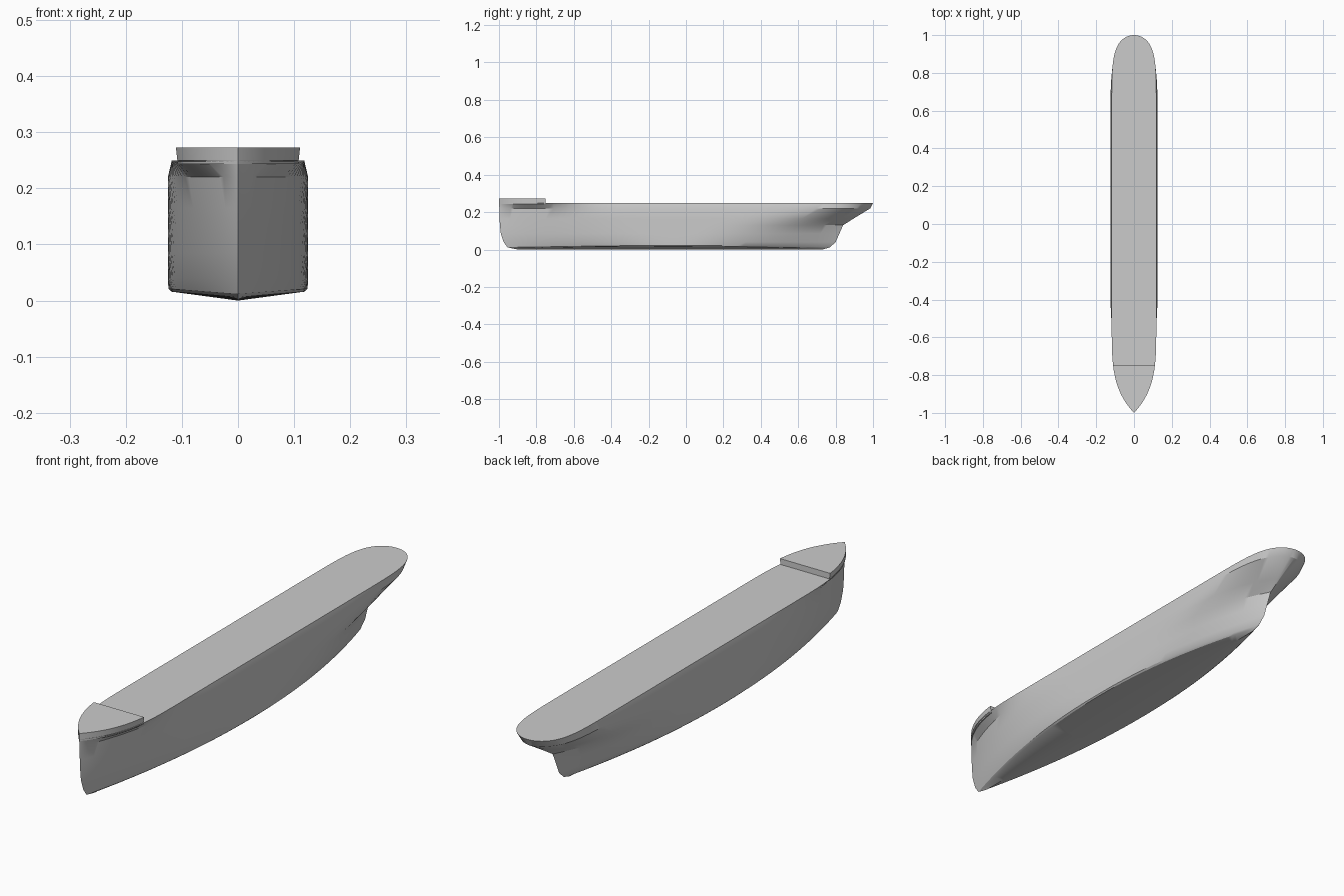
import bpy, bmesh, math

if "Cube" in bpy.data.objects:
    bpy.data.objects.remove(bpy.data.objects["Cube"])


def width(y, y0, y1, W, bow, stern):
    """Half breadth of a waterline: (length, exponent, root) for each end."""
    u = max(0, (y0 + bow[0] - y) / bow[0])
    v = max(0, (y - (y1 - stern[0])) / stern[0])
    f = max(0, 1 - min(1, u) ** bow[1]) ** bow[2]
    g = max(0, 1 - min(1, v) ** stern[1]) ** stern[2]
    return W * f * g


def finish(bm, name, angle=30):
    bmesh.ops.remove_doubles(bm, verts=bm.verts, dist=1e-5)
    bmesh.ops.recalc_face_normals(bm, faces=bm.faces)
    mesh = bpy.data.meshes.new(name)
    bm.to_mesh(mesh)
    bm.free()
    ob = bpy.data.objects.new(name, mesh)
    bpy.context.collection.objects.link(ob)
    bpy.context.view_layer.objects.active = ob
    ob.select_set(True)
    bpy.ops.object.shade_smooth_by_angle(angle=math.radians(angle))
    ob.select_set(False)
    return ob


# Hull waterlines from keel to deck: z, bow y, stern y, half breadth, bow, stern
DECK = (0.25, -1.0, 1.0, 0.118, (0.5, 4, 1), (0.6, 8, 0.5))
LEVELS = [
    (0.000, -0.90, 0.73, 0.000, (0.8, 2, 1), (0.8, 2, 1)),
    (0.016, -0.93, 0.75, 0.119, (0.85, 2, 1), (0.82, 2, 1)),
    (0.021, -0.955, 0.77, 0.124, (0.85, 2, 1), (0.82, 2, 1)),
    (0.040, -0.975, 0.80, 0.125, (0.82, 2.1, 1), (0.82, 2.2, 1)),
    (0.085, -0.99, 0.82, 0.125, (0.78, 2.2, 1), (0.8, 2.6, 1)),
    (0.130, -0.995, 0.84, 0.125, (0.75, 2.3, 1), (0.75, 3.2, 1)),
    (0.165, -0.997, 0.895, 0.125, (0.72, 2.4, 1), (0.7, 4, 0.8)),
    (0.220, -0.998, 0.985, 0.125, (0.68, 2.5, 1), (0.6, 6, 0.55)),
    DECK,
]
N = 72
bm = bmesh.new()
rows = {1: [], -1: []}
for z, y0, y1, W, bow, stern in LEVELS:
    for side in rows:
        row = []
        for i in range(N + 1):
            y = y0 + (y1 - y0) * (1 - math.cos(math.pi * i / N)) / 2
            w = width(y, y0, y1, W, bow, stern) if 0 < i < N else 0
            zz = z
            if z in (0.016, 0.021):     # chine dips towards the keel at the ends
                zz = 0.006 + (z - 0.006) * w / W + (0.006 if z > 0.02 else 0) * (1 - w / W)
            row.append(bm.verts.new((side * w, y, zz)))
        rows[side].append(row)


def bridge(a, b):
    for i in range(N):
        bm.faces.new((a[i], a[i + 1], b[i + 1], b[i]))


for side in rows:
    for a, b in zip(rows[side], rows[side][1:]):
        bridge(a, b)
bridge(rows[1][-1], rows[-1][-1])       # flat deck
bmesh.ops.remove_doubles(bm, verts=bm.verts, dist=1e-5)
bmesh.ops.dissolve_degenerate(bm, edges=bm.edges, dist=1e-6)
finish(bm, "hull")

# Raised forecastle deck at the bow
bm = bmesh.new()
half = [(width(y, *DECK[1:]), y) for y in (-1 + 0.25 * (i / 14) ** 1.4 for i in range(15))]
outline = half + [(-x, y) for x, y in reversed(half[1:])]
low = [bm.verts.new((x * 0.97, y, 0.243)) for x, y in outline]
top = [bm.verts.new((x, y, 0.273)) for x, y in outline]
for i in range(len(outline)):
    j = (i + 1) % len(outline)
    bm.faces.new((low[i], low[j], top[j], top[i]))
bm.faces.new(top)
bm.faces.new(low)
finish(bm, "forecastle")
